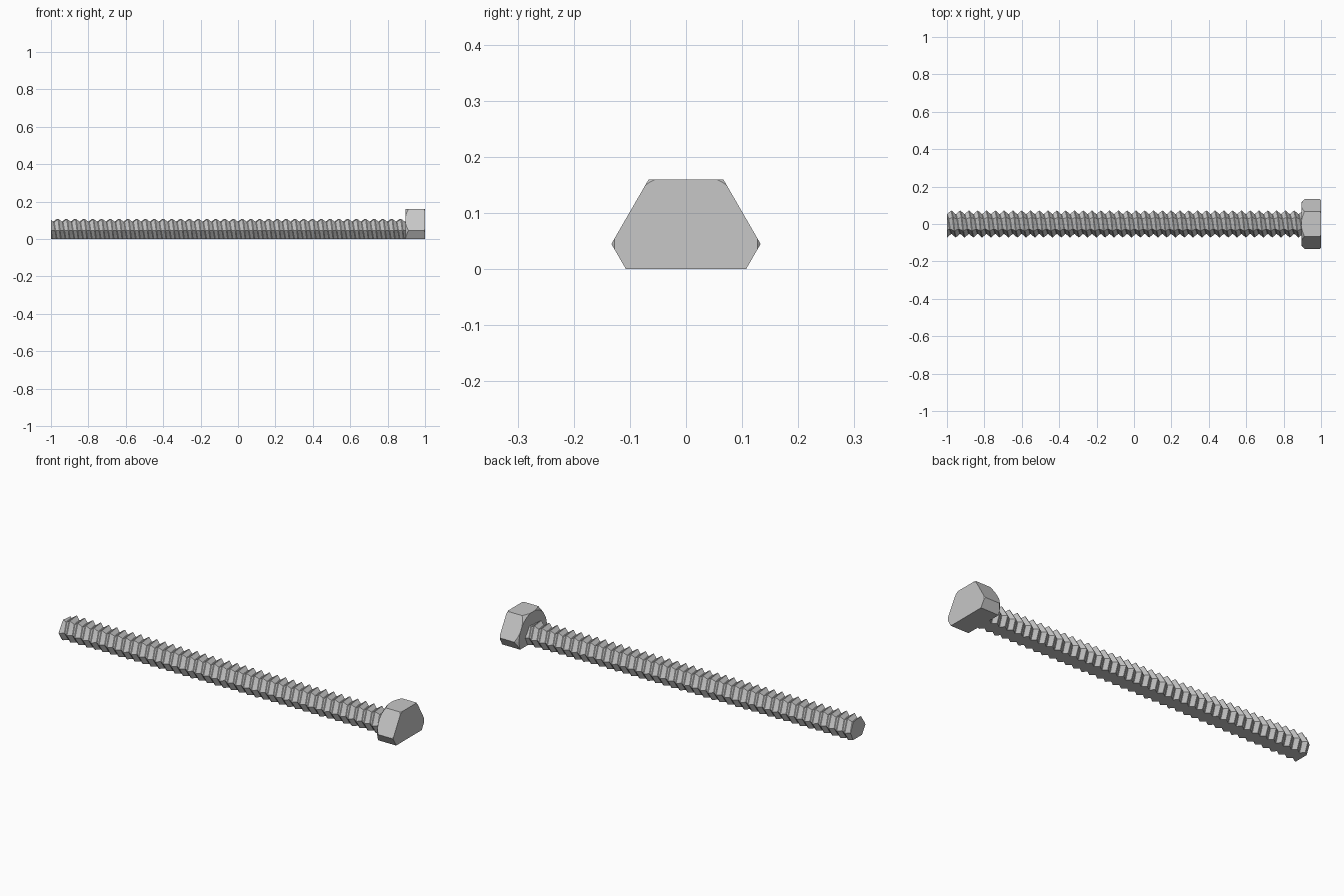
import bpy, bmesh, math
from mathutils import Vector

AXIS_Z = 0.045          # bolt axis height; everything below z = 0 is cut flat
HEAD_X = 0.895          # underside of the head
PITCH = 0.047
CREST, ROOT = 0.071, 0.054
SIDES = 6

cube = bpy.data.objects.get("Cube")
if cube:
    bpy.data.objects.remove(cube, do_unlink=True)

steel = bpy.data.materials.new("plain grey")
steel.use_nodes = True
grey = (0.57, 0.57, 0.57, 1)
steel.diffuse_color = grey
steel.node_tree.nodes["Principled BSDF"].inputs["Base Color"].default_value = grey


def polar(x, radius, angle):
    return Vector((x, radius * math.cos(angle), AXIS_Z + radius * math.sin(angle)))


def slice_off(bm, point, normal):
    """Remove everything on the normal's side of a plane and cap the cut."""
    geom = bm.verts[:] + bm.edges[:] + bm.faces[:]
    cut = bmesh.ops.bisect_plane(bm, geom=geom, dist=1e-6, plane_co=point,
                                 plane_no=normal, clear_outer=True)["geom_cut"]
    edges = [e for e in cut if isinstance(e, bmesh.types.BMEdge) and e.is_boundary]
    if edges:
        bmesh.ops.holes_fill(bm, edges=edges, sides=0)


def finish(bm, name):
    bmesh.ops.recalc_face_normals(bm, faces=bm.faces[:])
    mesh = bpy.data.meshes.new(name)
    bm.to_mesh(mesh)
    bm.free()
    mesh.materials.append(steel)
    obj = bpy.data.objects.new(name, mesh)
    bpy.context.collection.objects.link(obj)


# Threaded shaft: a six-step-per-turn helix with a narrow crest and root
bm = bmesh.new()
profile = [(-0.04, CREST), (0.04, CREST), (0.46, ROOT), (0.54, ROOT)]
turns = math.ceil((HEAD_X + 1) / PITCH) + 5
rows = []
for i in range(turns * SIDES):
    x = -1 + (i / SIDES - 2.5) * PITCH
    angle = math.tau * i / SIDES
    rows.append([bm.verts.new(polar(x + t * PITCH, r, angle)) for t, r in profile])
for i in range(len(rows) - 1 - SIDES):
    a = rows[i] + [rows[i + SIDES][0]]
    b = rows[i + 1] + [rows[i + 1 + SIDES][0]]
    for j in range(len(profile)):
        bm.faces.new((a[j], a[j + 1], b[j + 1], b[j]))
bmesh.ops.triangulate(bm, faces=bm.faces[:])
slice_off(bm, (-1, 0, 0), (-1, 0, 0))
slice_off(bm, (HEAD_X + 0.01, 0, 0), (1, 0, 0))
slice_off(bm, (0, 0, 0), (0, 0, -1))
finish(bm, "threaded_shaft")

# Hexagonal head with corners chamfered by a ring of planes
bm = bmesh.new()
rings = [[bm.verts.new(polar(x, 0.133, math.tau * i / SIDES)) for i in range(SIDES)]
         for x in (HEAD_X, 1)]
bm.faces.new(rings[0])
bm.faces.new(rings[1])
for i in range(SIDES):
    k = (i + 1) % SIDES
    bm.faces.new((rings[0][i], rings[0][k], rings[1][k], rings[1][i]))
STEPS = 48
for x, radius, side in ((HEAD_X, 0.116, -1), (1, 0.1275, 1)):
    for i in range(STEPS):
        angle = math.tau * (i + 0.5) / STEPS
        normal = Vector((side, math.cos(angle), math.sin(angle)))
        slice_off(bm, polar(x, radius, angle), normal)
slice_off(bm, (0, 0, 0), (0, 0, -1))
finish(bm, "hex_head")
